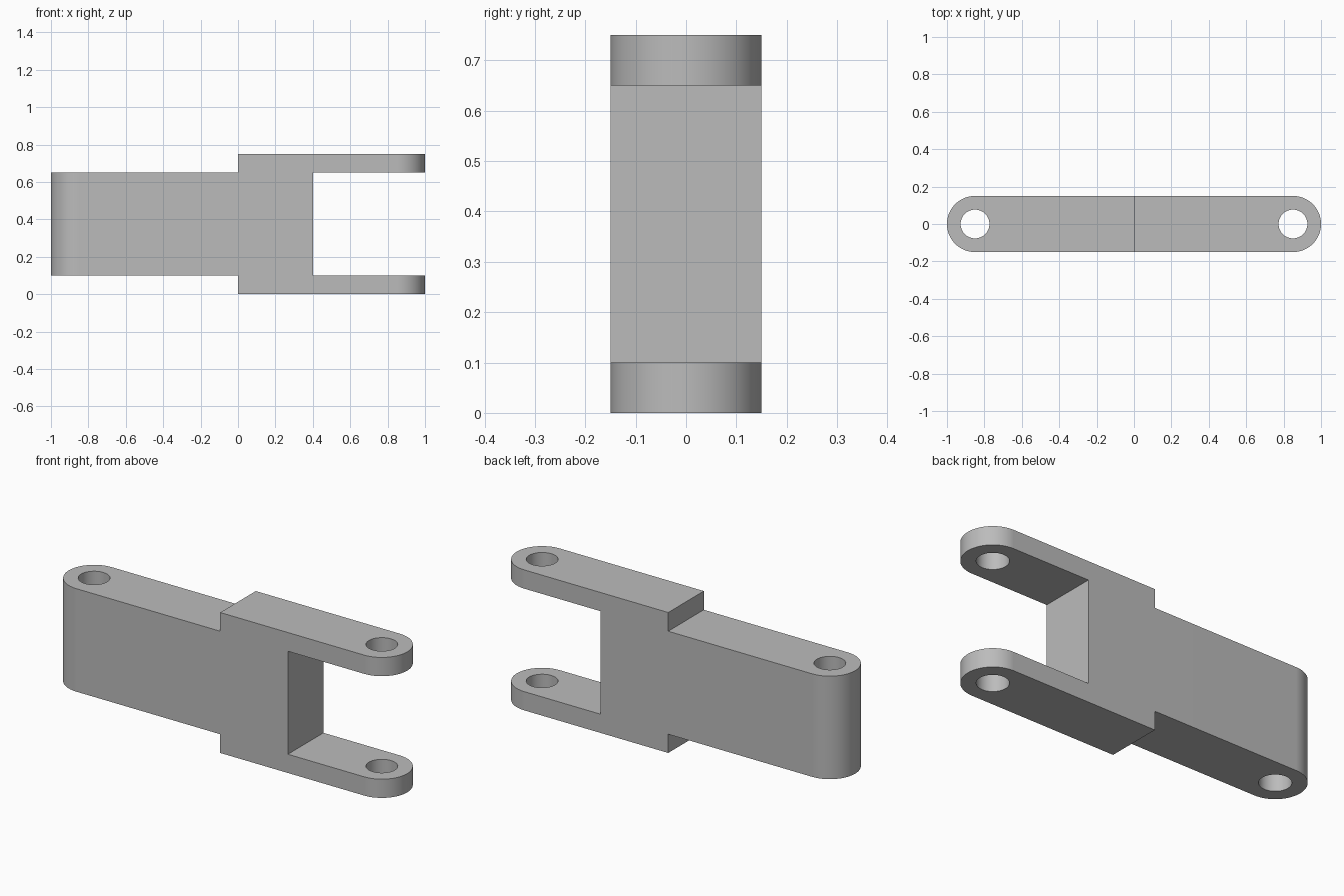
import bpy
import bmesh
from math import cos, sin, pi, radians

default = bpy.data.objects.get("Cube")
if default:
    bpy.data.objects.remove(default, do_unlink=True)

HALF, RADIUS, HOLE = 1.0, 0.15, 0.077
HEIGHT, PLATE = 0.75, 0.10
PIVOT = HALF - RADIUS
SEGMENTS = 32

grey = bpy.data.materials.new("plain grey")
grey.use_nodes = True
colour = (0.5, 0.5, 0.5, 1)
grey.diffuse_color = colour
grey.node_tree.nodes["Principled BSDF"].inputs["Base Color"].default_value = colour


def prism(name, outline, z0, z1):
    """Extrude a flat outline from z0 to z1."""
    bm = bmesh.new()
    face = bm.faces.new([bm.verts.new((x, y, z0)) for x, y in outline])
    new = bmesh.ops.extrude_face_region(bm, geom=[face])["geom"]
    verts = [v for v in new if isinstance(v, bmesh.types.BMVert)]
    bmesh.ops.translate(bm, verts=verts, vec=(0, 0, z1 - z0))
    bmesh.ops.recalc_face_normals(bm, faces=bm.faces)
    mesh = bpy.data.meshes.new(name)
    bm.to_mesh(mesh)
    bm.free()
    mesh.materials.append(grey)
    obj = bpy.data.objects.new(name, mesh)
    bpy.context.collection.objects.link(obj)
    return obj


def arc(cx, radius, start, sweep, count):
    return [(cx + radius * cos(start + sweep * i / count),
             radius * sin(start + sweep * i / count)) for i in range(count + 1)]


def block(name, x0, x1, z0, z1):
    return prism(name, [(x0, -1), (x1, -1), (x1, 1), (x0, 1)], z0, z1)


# Round-ended bar at full height
outline = arc(PIVOT, RADIUS, -pi / 2, pi, SEGMENTS) + arc(-PIVOT, RADIUS, pi / 2, pi, SEGMENTS)
link = prism("hinge_link", outline, 0, HEIGHT)

# Fork slot, the two steps of the tongue, and the pin holes
cutters = [
    block("fork_slot", 0.4, 2, PLATE, HEIGHT - PLATE),
    block("lower_step", -2, 0, -1, PLATE),
    block("upper_step", -2, 0, HEIGHT - PLATE, 2),
]
for side, x in (("left", PIVOT), ("right", -PIVOT)):
    circle = arc(x, HOLE, 0, 2 * pi, 48)[:-1]
    cutters.append(prism(side + "_pin_hole", circle, -1, 2))

bpy.ops.object.select_all(action="DESELECT")
bpy.context.view_layer.objects.active = link
link.select_set(True)
for cutter in cutters:
    cut = link.modifiers.new(cutter.name, "BOOLEAN")
    cut.operation = "DIFFERENCE"
    cut.solver = "EXACT"
    cut.object = cutter
    bpy.ops.object.modifier_apply(modifier=cut.name)
    bpy.data.objects.remove(cutter, do_unlink=True)

# Smooth round ends and bores, crisp edges, flat sides
bpy.ops.object.shade_smooth_by_angle(angle=radians(30))
normals = link.modifiers.new("flat_sides", "WEIGHTED_NORMAL")
normals.keep_sharp = True
